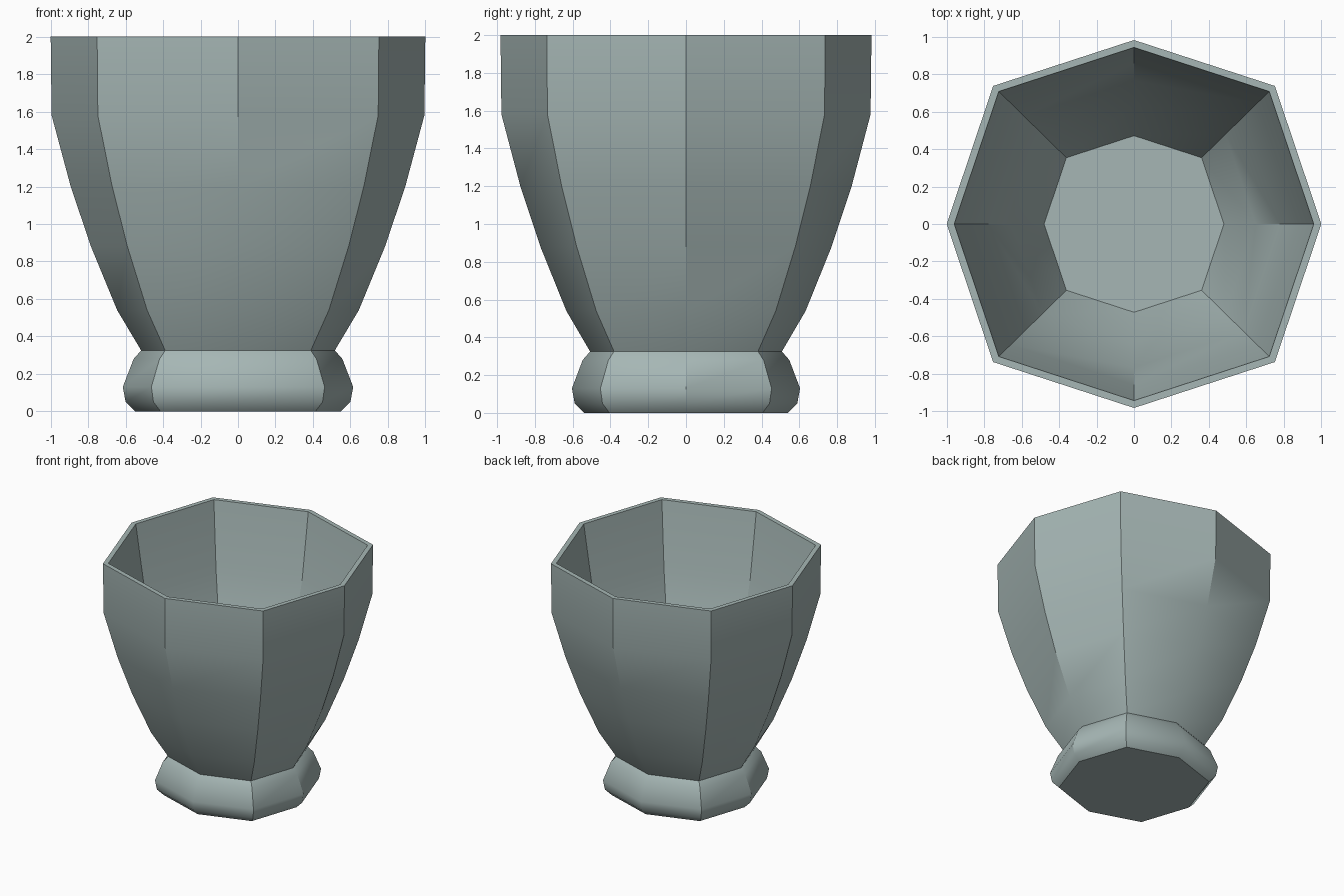
import bpy
import bmesh
import math

cube = bpy.data.objects.get("Cube")
if cube:
    bpy.data.objects.remove(cube, do_unlink=True)

# Grey-green glaze
glaze = bpy.data.materials.new("grey_green")
glaze.use_nodes = True
colour = (0.38, 0.47, 0.46, 1.0)
glaze.diffuse_color = colour
glaze.node_tree.nodes["Principled BSDF"].inputs["Base Color"].default_value = colour

# Slightly squared octagon, counter-clockwise, at unit radius
CX, CY, SY = 0.752, 0.737, 0.982
OCTAGON = [(1, 0), (CX, CY), (0, SY), (-CX, CY),
           (-1, 0), (-CX, -CY), (0, -SY), (CX, -CY)]


def octagonal_lathe(name, profile, cap_start=False, cap_end=False):
    """Sweep (radius, height) points around the octagon."""
    bm = bmesh.new()
    rings = [[bm.verts.new((r * x, r * y, z)) for x, y in OCTAGON]
             for r, z in profile]
    n = len(OCTAGON)
    for a, b in zip(rings, rings[1:]):
        for i in range(n):
            j = (i + 1) % n
            bm.faces.new((a[i], a[j], b[j], b[i]))
    if cap_start:
        bm.faces.new(rings[0][::-1])
    if cap_end:
        bm.faces.new(rings[-1])
    mesh = bpy.data.meshes.new(name)
    bm.to_mesh(mesh)
    bm.free()
    mesh.materials.append(glaze)
    obj = bpy.data.objects.new(name, mesh)
    bpy.context.collection.objects.link(obj)
    bpy.ops.object.select_all(action="DESELECT")
    obj.select_set(True)
    bpy.context.view_layer.objects.active = obj
    bpy.ops.object.shade_smooth_by_angle(angle=math.radians(34.5))
    return obj


# Foot: flared base ring, closed underneath
octagonal_lathe("foot", [(0.55, 0), (0.6, 0.05), (0.615, 0.13),
                         (0.557, 0.28), (0.517, 0.325)], cap_start=True)

# Bowl: outer wall up, over the rim, then down the inner wall to the floor
outer = [(0.517, 0.325), (0.645, 0.54), (0.785, 0.88),
         (0.893, 1.2), (0.995, 1.58), (1.0, 2.0)]
inner = [(0.96, 2.0), (0.875, 1.45), (0.78, 1.1), (0.65, 0.75), (0.48, 0.42)]
octagonal_lathe("bowl", outer + inner, cap_end=True)
